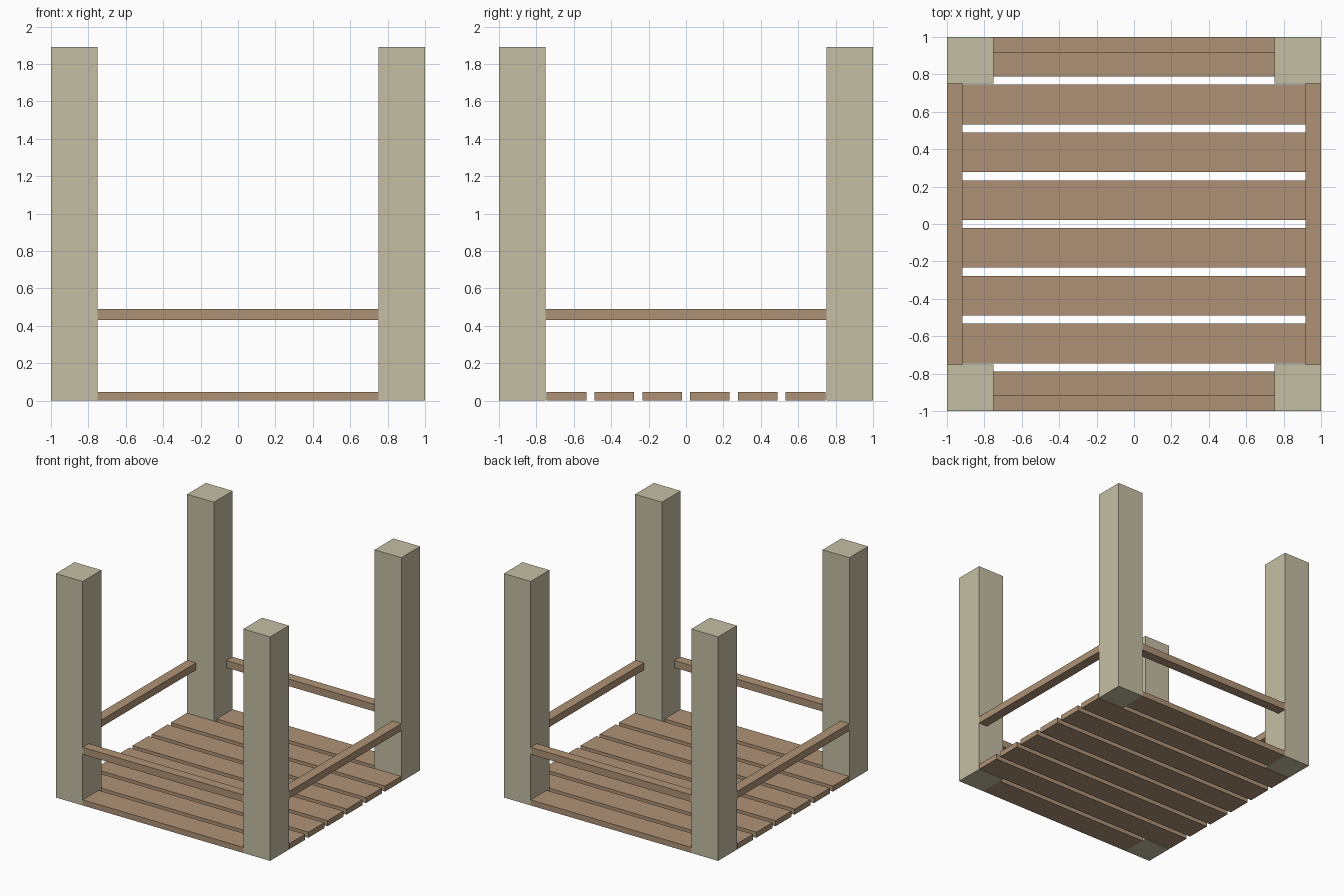
import bpy

if "Cube" in bpy.data.objects:
    bpy.data.objects.remove(bpy.data.objects["Cube"])


def material(name, rgb):
    m = bpy.data.materials.new(name)
    m.diffuse_color = (*rgb, 1)
    m.use_nodes = True
    m.node_tree.nodes["Principled BSDF"].inputs["Base Color"].default_value = m.diffuse_color
    return m


post_mat = material("pale_wood", (0.56, 0.52, 0.37))
wood_mat = material("brown_wood", (0.43, 0.29, 0.18))


def box(name, x, y, z, mat):
    """Box from (min, max) ranges on each axis."""
    ranges = (x, y, z)
    bpy.ops.mesh.primitive_cube_add(size=1, location=[(a + b) / 2 for a, b in ranges])
    ob = bpy.context.object
    ob.name = name
    ob.scale = [b - a for a, b in ranges]
    bpy.ops.object.transform_apply(location=False, rotation=False, scale=True)
    ob.data.materials.append(mat)
    return ob


def side(s, inner):
    """Range from the inner edge out to the model's edge on side s."""
    return (inner, 1) if s > 0 else (-1, -inner)


INNER = 0.75      # inner face of the posts
HEIGHT = 1.89
RAIL_Z = (0.43, 0.49)

# Corner posts
for sx, nx in ((-1, "left"), (1, "right")):
    for sy, ny in ((-1, "front"), (1, "back")):
        box(f"{ny}_{nx}_post", side(sx, INNER), side(sy, INNER), (0, HEIGHT), post_mat)

# Rails between the posts, flush with the outside
span = (-INNER, INNER)
for s, nx, ny in ((-1, "left", "front"), (1, "right", "back")):
    box(f"{ny}_rail", span, side(s, 0.917), RAIL_Z, wood_mat)
    box(f"{nx}_rail", side(s, 0.917), span, RAIL_Z, wood_mat)

# Floor planks; the outer two fit between the posts
COUNT, WIDTH = 8, 0.212
pitch = (2 - WIDTH) / (COUNT - 1)
for i in range(COUNT):
    y = -1 + i * pitch
    half = INNER if i in (0, COUNT - 1) else 1
    box(f"floor_plank_{i + 1}", (-half, half), (y, y + WIDTH), (0, 0.047), wood_mat)
